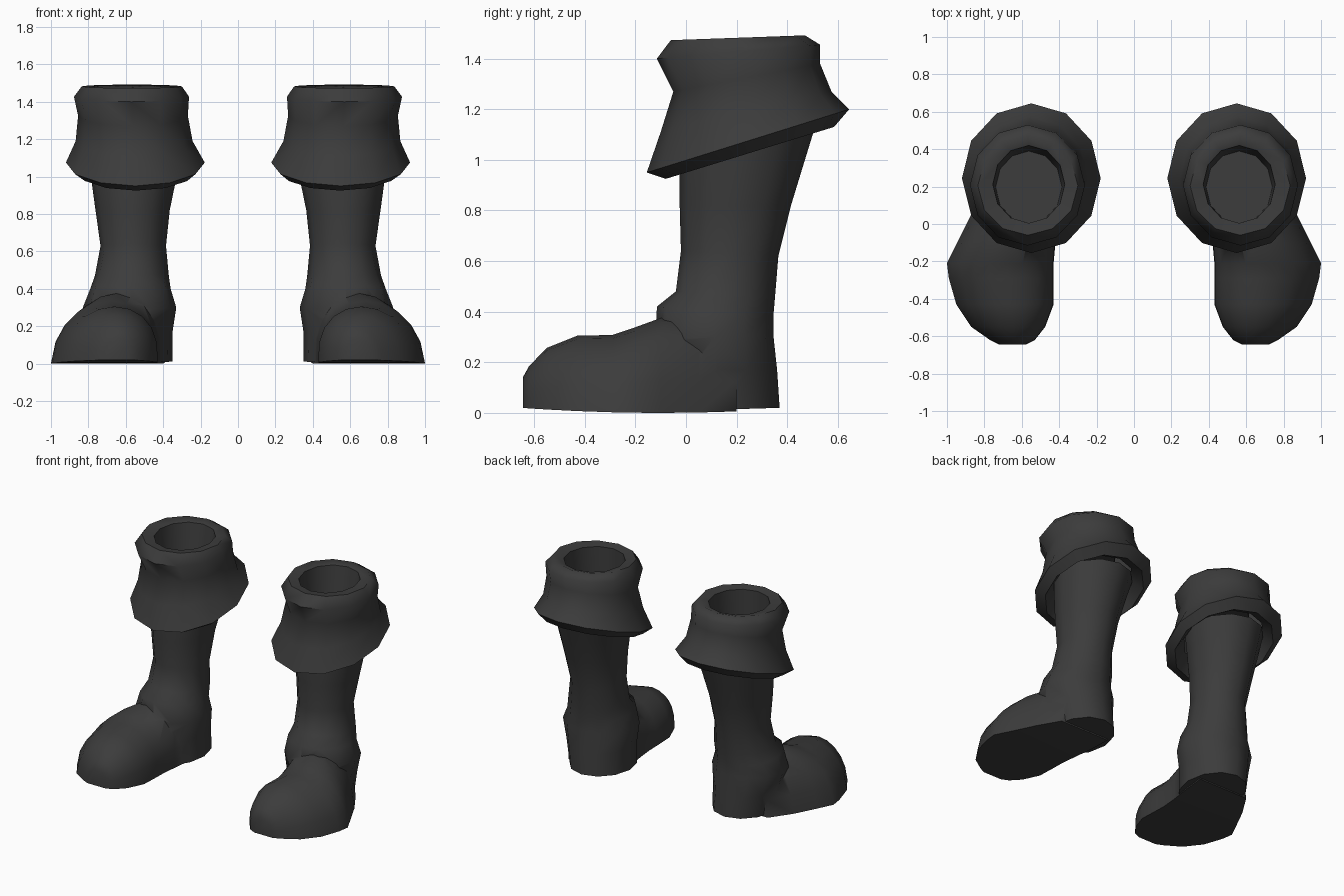
import bpy, bmesh, math

if "Cube" in bpy.data.objects:
    bpy.data.objects.remove(bpy.data.objects["Cube"])

leather = bpy.data.materials.new("dark_grey_leather")
leather.diffuse_color = (0.045, 0.045, 0.045, 1)
leather.use_nodes = True
leather.node_tree.nodes["Principled BSDF"].inputs["Base Color"].default_value = leather.diffuse_color
SIDES = 12


def oval(x0, x1, y0, y1, z_front, z_back):
    """Tilted oval ring given by its extents and its front and back heights."""
    pts = []
    for i in range(SIDES):
        a = 2 * math.pi * i / SIDES
        t = (1 + math.sin(a)) / 2
        pts.append(((x0 + x1) / 2 + (x1 - x0) / 2 * math.cos(a),
                    y0 + (y1 - y0) * t, z_front + (z_back - z_front) * t))
    return pts


def arch(y, x0, x1, height):
    """Domed foot section with a slightly curved sole."""
    sole = 0.02 * ((y + 0.1) / 0.55) ** 2
    pts = []
    for i in range(11):
        a = math.pi * i / 10
        s = math.sin(a)
        pts.append(((x0 + x1) / 2 + (x1 - x0) / 2 * (math.cos(a) - 0.12 * s), y,
                    sole + (height - sole) * s ** 0.9 if 0 < i < 10 else sole))
    return pts


def loft(name, rings, cap_start=True, cap_end=True):
    bm = bmesh.new()
    rows = [[bm.verts.new(p) for p in r] for r in rings]
    n = len(rows[0])
    for a, b in zip(rows, rows[1:]):
        for i in range(n):
            j = (i + 1) % n
            bm.faces.new((a[i], a[j], b[j], b[i]))
    if cap_start:
        bm.faces.new(rows[0][::-1])
    if cap_end:
        bm.faces.new(rows[-1])
    bmesh.ops.recalc_face_normals(bm, faces=bm.faces)
    mesh = bpy.data.meshes.new(name)
    bm.to_mesh(mesh)
    bm.free()
    mesh.materials.append(leather)
    ob = bpy.data.objects.new(name, mesh)
    bpy.context.collection.objects.link(ob)
    return ob


def finish(ob):
    """Mirror to the other boot and smooth, keeping the sole edge crisp."""
    bpy.ops.object.select_all(action='DESELECT')
    ob.select_set(True)
    bpy.context.view_layer.objects.active = ob
    mirror = ob.modifiers.new("other_boot", 'MIRROR')
    mirror.use_mirror_merge = False
    for m in list(ob.modifiers):
        bpy.ops.object.modifier_apply(modifier=m.name)
    bpy.ops.object.shade_smooth_by_angle(angle=math.radians(60))


# Foot, from toe to the inside of the heel
foot = loft("foot", [
    arch(-0.645, 0.58, 0.72, 0.14),
    arch(-0.62, 0.53, 0.77, 0.185),
    arch(-0.55, 0.475, 0.87, 0.257),
    arch(-0.43, 0.43, 0.95, 0.305),
    arch(-0.29, 0.43, 0.99, 0.308),
    arch(-0.21, 0.43, 1.0, 0.335),
    arch(-0.10, 0.42, 0.945, 0.375),
    arch(0.05, 0.40, 0.87, 0.38),
    arch(0.20, 0.39, 0.775, 0.34),
])

# Leg shaft, from heel to the inside of the cuff
shaft = loft("boot_body", [
    oval(0.35, 0.76, -0.12, 0.37, 0.005, 0.02),
    oval(0.35, 0.79, -0.12, 0.36, 0.17, 0.17),
    oval(0.33, 0.83, -0.12, 0.345, 0.29, 0.31),
    oval(0.36, 0.79, -0.115, 0.345, 0.42, 0.38),
    oval(0.37, 0.765, -0.04, 0.352, 0.48, 0.46),
    oval(0.385, 0.735, -0.02, 0.365, 0.64, 0.62),
    oval(0.365, 0.762, -0.025, 0.415, 0.82, 0.82),
    oval(0.33, 0.785, -0.025, 0.47, 0.98, 1.0),
    oval(0.30, 0.80, -0.02, 0.51, 1.10, 1.13),
])
union = shaft.modifiers.new("join_foot", 'BOOLEAN')
union.operation = 'UNION'
union.solver = 'EXACT'
union.object = foot
finish(shaft)
bpy.data.objects.remove(foot)

# Folded cuff, from the underside out over the rim and down into the opening
cuff = loft("cuff", [
    oval(0.30, 0.80, -0.03, 0.51, 1.04, 1.16),
    oval(0.23, 0.86, -0.08, 0.585, 0.925, 1.13),
    oval(0.178, 0.92, -0.155, 0.645, 0.95, 1.20),
    oval(0.243, 0.868, -0.10, 0.575, 1.11, 1.27),
    oval(0.268, 0.855, -0.05, 0.53, 1.27, 1.38),
    oval(0.262, 0.877, -0.115, 0.53, 1.40, 1.455),
    oval(0.30, 0.835, -0.06, 0.47, 1.473, 1.492),
    oval(0.37, 0.755, 0.005, 0.42, 1.465, 1.475),
    oval(0.385, 0.74, 0.005, 0.39, 1.28, 1.28),
], cap_start=False)
finish(cuff)
